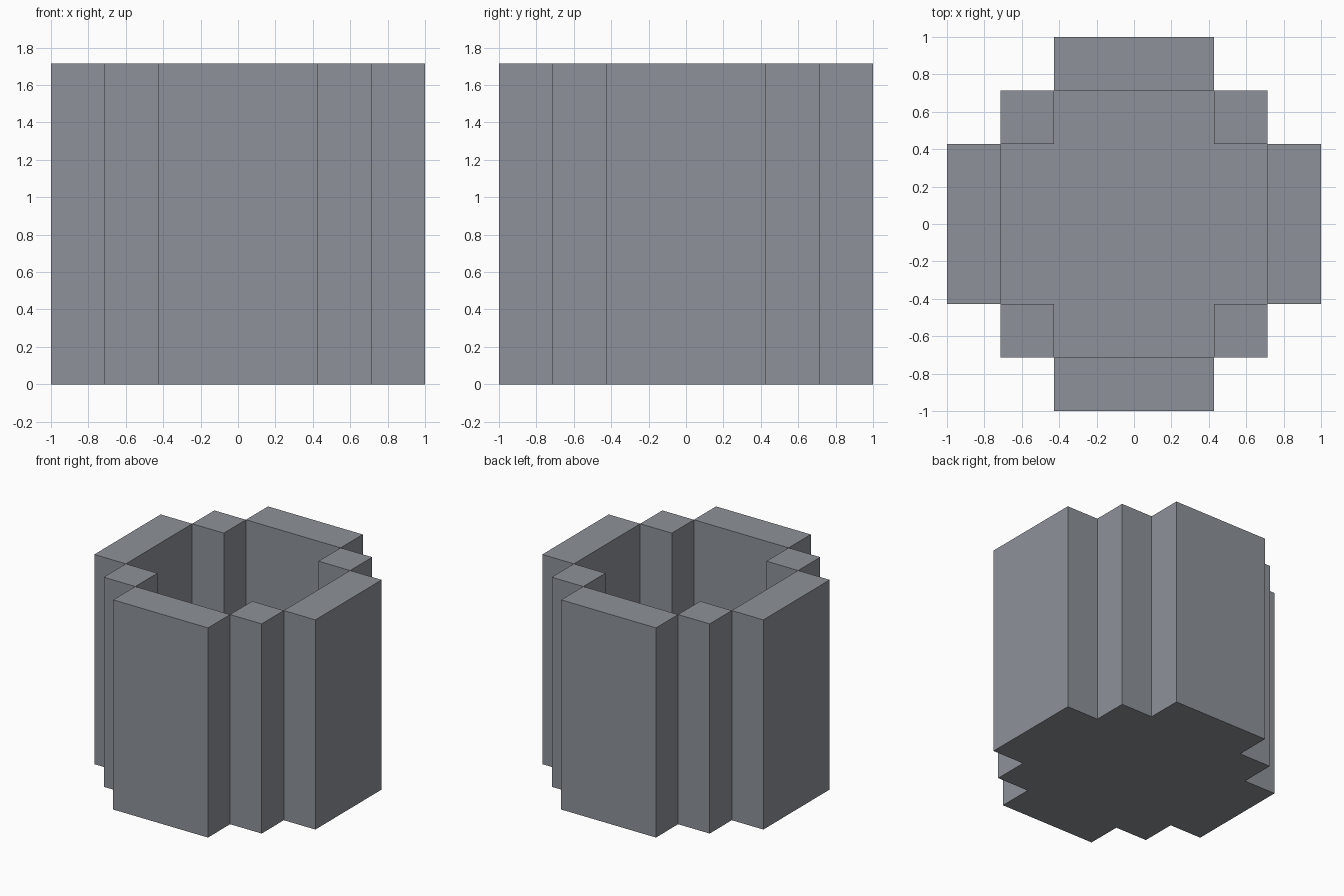
import bpy, bmesh

cube = bpy.data.objects.get("Cube")
if cube:
    bpy.data.objects.remove(cube, do_unlink=True)

# Proportions: seven units wide, six units high
UNIT = 2 / 7
A, B, C = 1.5 * UNIT, 2.5 * UNIT, 3.5 * UNIT
HEIGHT, FLOOR = 6 * UNIT, UNIT

grey = bpy.data.materials.new("slate grey")
grey.use_nodes = True
colour = (0.27, 0.29, 0.32, 1)
grey.diffuse_color = colour
grey.node_tree.nodes["Principled BSDF"].inputs["Base Color"].default_value = colour


def four_turns(points):
    """Repeat a quarter outline around the z axis."""
    outline = []
    for _ in range(4):
        outline += points
        points = [(-y, x) for x, y in points]
    return outline


outer = four_turns([(C, -A), (C, A), (B, A), (B, B), (A, B)])
outer = [p for i, p in enumerate(outer)]
inner = four_turns([(B, A), (A, A), (A, B)])

bm = bmesh.new()


def ring(outline, z):
    return [bm.verts.new((x, y, z)) for x, y in outline]


def skin(low, high):
    """Join two matching rings with upright faces."""
    n = len(low)
    for i in range(n):
        j = (i + 1) % n
        bm.faces.new((low[i], low[j], high[j], high[i]))


# Outer shell and underside
bottom, top = ring(outer, 0), ring(outer, HEIGHT)
skin(bottom, top)
bm.faces.new(bottom[::-1])

# Cavity walls and floor, wound to face inwards
floor, lip = ring(inner, FLOOR), ring(inner, HEIGHT)
skin(floor[::-1], lip[::-1])
bm.faces.new(floor)

# Rim: a long panel and a corner post on each quarter
panel = [(B, -A), (C, -A), (C, A), (B, A)]
post = [(A, A), (B, A), (B, B), (A, B)]
for shape in (panel, post):
    quads = four_turns(shape)
    for i in range(0, 16, 4):
        bm.faces.new(ring(quads[i:i + 4], HEIGHT))
bmesh.ops.remove_doubles(bm, verts=bm.verts, dist=0.0001)

mesh = bpy.data.meshes.new("stepped_pot")
bm.to_mesh(mesh)
bm.free()
mesh.materials.append(grey)
pot = bpy.data.objects.new("stepped_pot", mesh)
bpy.context.collection.objects.link(pot)
